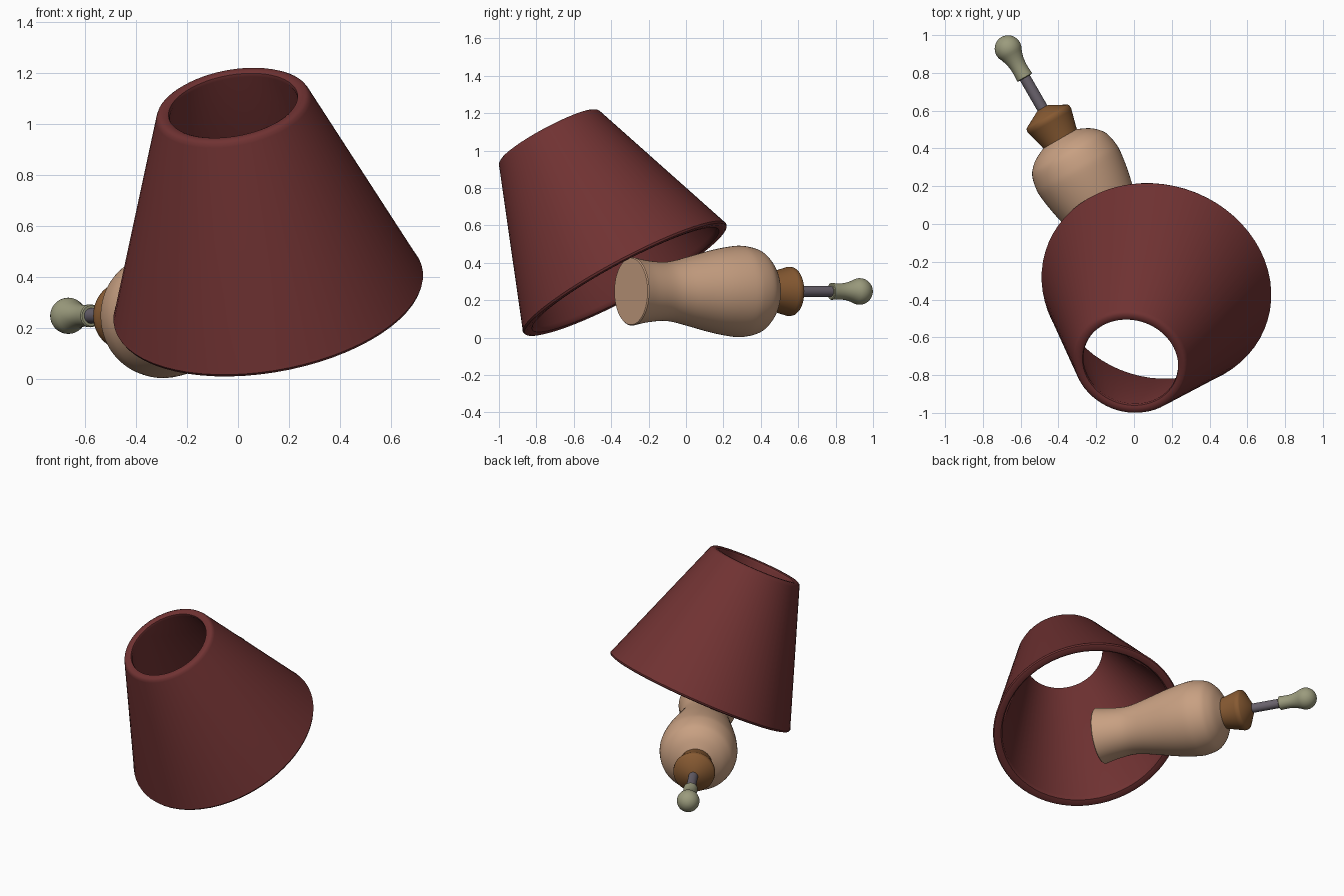
import bpy, bmesh, math
from mathutils import Vector, Matrix

if "Cube" in bpy.data.objects:
    bpy.data.objects.remove(bpy.data.objects["Cube"])

SEG = 64


def material(name, rgb):
    m = bpy.data.materials.new(name)
    m.diffuse_color = (*rgb, 1)
    m.use_nodes = True
    m.node_tree.nodes["Principled BSDF"].inputs["Base Color"].default_value = m.diffuse_color
    return m


def smooth_profile(pts, steps=4):
    """Catmull-Rom curve through (radius, height) points."""
    out = []
    for i in range(len(pts) - 1):
        p = [Vector(pts[min(max(i + k, 0), len(pts) - 1)]) for k in (-1, 0, 1, 2)]
        for j in range(steps):
            t = j / steps
            out.append(0.5 * (2 * p[1] + (p[2] - p[0]) * t
                              + (2 * p[0] - 5 * p[1] + 4 * p[2] - p[3]) * t * t
                              + (3 * p[1] - p[0] - 3 * p[2] + p[3]) * t ** 3))
    return out + [Vector(pts[-1])]


def lathe(name, profile, origin, axis, mat, closed=False):
    """Spin a (radius, height) profile round an axis; closed joins last ring to first."""
    bm = bmesh.new()
    rings = []
    for r, h in profile:
        rings.append([bm.verts.new((r * math.cos(a), r * math.sin(a), h))
                      for a in (2 * math.pi * k / SEG for k in range(SEG))])
    pairs = list(zip(rings, rings[1:]))
    if closed:
        pairs.append((rings[-1], rings[0]))
    for lo, hi in pairs:
        for k in range(SEG):
            n = (k + 1) % SEG
            bm.faces.new((lo[k], lo[n], hi[n], hi[k]))
    if not closed:
        bm.faces.new(rings[0][::-1])
        bm.faces.new(rings[-1])
    bmesh.ops.recalc_face_normals(bm, faces=bm.faces)
    mesh = bpy.data.meshes.new(name)
    bm.to_mesh(mesh)
    bm.free()
    ob = bpy.data.objects.new(name, mesh)
    bpy.context.collection.objects.link(ob)
    mesh.materials.append(mat)
    rot = Vector((0, 0, 1)).rotation_difference(Vector(axis)).to_matrix().to_4x4()
    ob.matrix_world = Matrix.Translation(origin) @ rot
    bpy.ops.object.select_all(action='DESELECT')
    ob.select_set(True)
    bpy.context.view_layer.objects.active = ob
    bpy.ops.object.shade_smooth_by_angle(angle=math.radians(35))
    return ob


red = material("dark_red", (0.162, 0.032, 0.032))
tan = material("tan_ceramic", (0.578, 0.352, 0.223))
brown = material("brown_wood", (0.242, 0.102, 0.032))
grey = material("grey_metal", (0.141, 0.122, 0.150))
olive = material("pale_olive", (0.328, 0.328, 0.205))

# Fallen lamp stand, lying along one horizontal axis
base = Vector((0.039, -0.294, 0.247))
along = Vector((-0.5, 0.866, 0))

lathe("lamp_body", [(0.178, 0)] + smooth_profile(
    [(0.183, 0.006), (0.168, 0.08), (0.157, 0.19), (0.165, 0.27), (0.188, 0.37),
     (0.224, 0.52), (0.243, 0.64), (0.242, 0.70), (0.228, 0.76), (0.205, 0.795),
     (0.165, 0.83), (0.10, 0.862)]) + [Vector((0.03, 0.87))], base, along, tan)

lathe("neck_cap", [(0.10, 0.83), (0.104, 0.868), (0.129, 0.962), (0.132, 0.972),
                   (0.130, 0.990), (0.124, 0.998), (0.03, 1.048)], base, along, brown)

lathe("stem", [(0.03, 1.0), (0.03, 1.26)], base, along, grey)

# Finial: short flared collar running into a ball
ball = [(0.071 * math.cos(math.radians(a)), 1.411 + 0.071 * math.sin(math.radians(a)))
        for a in range(-30, 90, 10)]
lathe("finial", [(0.040, 1.233), (0.045, 1.237), (0.043, 1.27), (0.043, 1.30), (0.047, 1.33),
                 (0.054, 1.355)] + ball + [(0.003, 1.482)], base, along, olive)

# Tilted hollow shade with rounded rims
low, top = Vector((0.12, -0.325, 0.313)), Vector((-0.02, -0.735, 1.076))
L = (top - low).length
lathe("lamp_shade", [(0.596, -0.008), (0.611, -0.003), (0.616, 0.008), (0.610, 0.022),
                     (0.309, L - 0.020), (0.302, L - 0.006), (0.290, L + 0.002),
                     (0.268, L + 0.002), (0.257, L - 0.004), (0.254, L - 0.018),
                     (0.553, 0.022), (0.556, 0.006), (0.566, -0.004)],
      low, (top - low).normalized(), red, closed=True)
